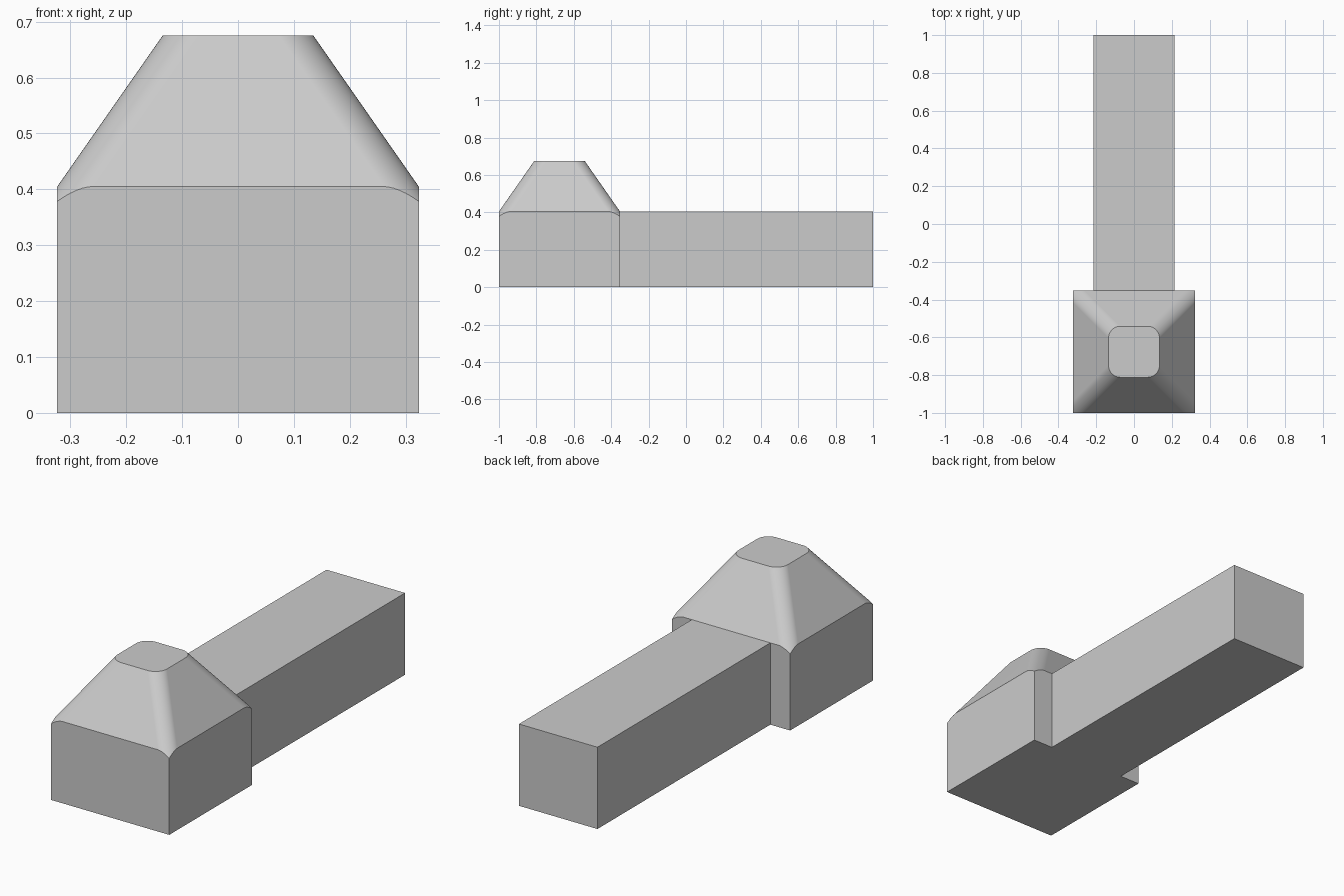
import bpy
import bmesh
from math import sin, cos, pi

cube = bpy.data.objects.get("Cube")
if cube:
    bpy.data.objects.remove(cube, do_unlink=True)

# Main sizes
HEAD_HALF, HEAD_Y = 0.3235, -0.6765
RAIL_HALF, BODY_H = 0.215, 0.405
TOP_HALF, TOP_Z, FILLET = 0.135, 0.675, 0.063
SEGMENTS = 12

grey = bpy.data.materials.new("plain grey")
grey.use_nodes = True
grey.diffuse_color = (0.6, 0.6, 0.6, 1)
grey.node_tree.nodes["Principled BSDF"].inputs["Base Color"].default_value = grey.diffuse_color


def finish(name, bm):
    bmesh.ops.recalc_face_normals(bm, faces=bm.faces)
    mesh = bpy.data.meshes.new(name)
    bm.to_mesh(mesh)
    bm.free()
    mesh.materials.append(grey)
    obj = bpy.data.objects.new(name, mesh)
    bpy.context.collection.objects.link(obj)
    return obj


def head_rings():
    """Top outline, the line where the slopes meet the walls, and the foot."""
    slope = (TOP_Z - BODY_H) / (HEAD_HALF - TOP_HALF)
    top, shoulder, foot = [], [], []
    for quarter in range(4):
        turn = quarter * pi / 2
        for i in range(SEGMENTS + 1):
            a = i / SEGMENTS * pi / 2
            # The fillet keeps its radius downward until it reaches a wall
            half = HEAD_HALF + FILLET * (1 - max(cos(a), sin(a)))
            z = TOP_Z - (half - TOP_HALF) * slope
            for ring, h, height in ((top, TOP_HALF, TOP_Z), (shoulder, half, z), (foot, half, 0)):
                x, y = h - FILLET + FILLET * cos(a), h - FILLET + FILLET * sin(a)
                ring.append((x * cos(turn) - y * sin(turn),
                             x * sin(turn) + y * cos(turn) + HEAD_Y, height))
    return top, shoulder, foot


# Head: square block with a tapered, filleted cap
bm = bmesh.new()
rings = [[bm.verts.new(p) for p in ring] for ring in head_rings()]
for upper, lower in zip(rings, rings[1:]):
    for i in range(len(upper)):
        j = (i + 1) % len(upper)
        bm.faces.new((upper[i], lower[i], lower[j], upper[j]))
bm.faces.new(rings[0])
bm.faces.new(rings[-1])
head = finish("head", bm)

bpy.ops.object.select_all(action="DESELECT")
head.select_set(True)
bpy.context.view_layer.objects.active = head
bpy.ops.object.shade_smooth_by_angle(angle=pi / 6)
weighted = head.modifiers.new("flat slopes", "WEIGHTED_NORMAL")
weighted.keep_sharp = True

# Rail: long bar behind the head, open where it joins
bm = bmesh.new()
bmesh.ops.create_cube(bm, size=1)
start = HEAD_Y + HEAD_HALF
for v in bm.verts:
    v.co = (v.co.x * 2 * RAIL_HALF, start if v.co.y < 0 else 1, BODY_H if v.co.z > 0 else 0)
joint = [f for f in bm.faces if all(v.co.y < 0 for v in f.verts)]
bmesh.ops.delete(bm, geom=joint, context="FACES_ONLY")
finish("rail", bm)
